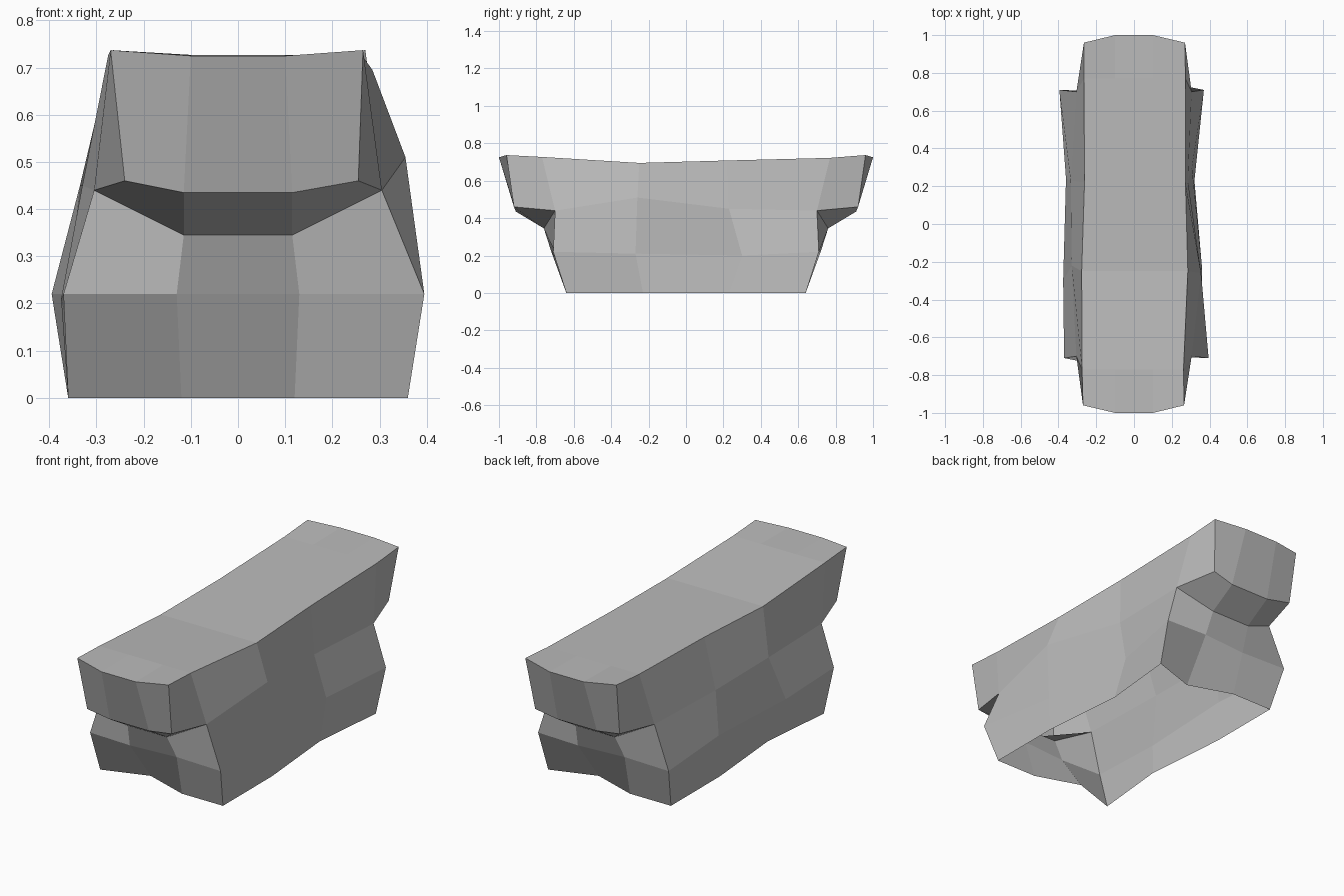
import bpy
import bmesh

default_cube = bpy.data.objects.get("Cube")
if default_cube:
    bpy.data.objects.remove(default_cube)


def make_material(name, colour):
    material = bpy.data.materials.new(name)
    material.use_nodes = True
    material.diffuse_color = colour
    material.node_tree.nodes["Principled BSDF"].inputs["Base Color"].default_value = colour
    return material


def half_turn(points):
    """Rotate points by half a circle about the vertical axis."""
    return [(-x, -y, z) for x, y, z in points]


def skin(mesh, first, second):
    """Fill quads between two matching rows of vertices."""
    for i in range(len(first) - 1):
        mesh.faces.new((first[i], first[i + 1], second[i + 1], second[i]))


# End profile rows, from the ground to the waist; the back end is the same, turned
end_rows = [
    [(-.36, -.64, 0), (-.12, -.56, 0), (.12, -.64, 0), (.36, -.64, 0)],
    [(-.37, -.71, .22), (-.13, -.72, .22), (.13, -.7, .22), (.395, -.71, .22)],
    [(-.305, -.7, .44), (-.115, -.76, .345), (.115, -.76, .345), (.305, -.7, .44)],
]
# Chipped long sides, two points per row
right_rows = [
    [(.36, -.23, 0), (.32, .23, 0)],
    [(.335, -.27, .21), (.307, .3, .2)],
    [(.355, -.26, .51), (.285, .23, .45)],
]
left_rows = [
    [(-.36, .23, 0), (-.32, -.23, 0)],
    [(-.36, .24, .22), (-.375, -.3, .21)],
    [(-.335, .23, .45), (-.33, -.22, .45)],
]
# Overhanging ends of the upper slab
lip = [(-.24, -.92, .46), (-.115, -.91, .435), (.115, -.91, .435), (.255, -.92, .46)]
rim = [(-.27, -.96, .737), (-.1, -1, .725), (.1, -1, .725), (.265, -.96, .737)]
# Rows across the sagging top: y, left edge x, right edge x, height
top_rows = [(-.77, -.275, .262, .727), (-.25, -.277, .285, .695),
            (.22, -.262, .272, .708), (.77, -.265, .272, .722)]

bm = bmesh.new()


def add_row(points):
    return [bm.verts.new(p) for p in points]


# Lower block: three stacked rings
rings = []
for end, right, left in zip(end_rows, right_rows, left_rows):
    rings.append(add_row(end + right + half_turn(end) + left))
for lower, upper in zip(rings, rings[1:]):
    skin(bm, lower + lower[:1], upper + upper[:1])
waist = rings[-1]

# Slab top
front_rim, back_rim = add_row(rim), add_row(half_turn(rim))
top = [front_rim]
for y, left, right, height in top_rows:
    top.append(add_row([(left, y, height), (-.1, y, height),
                        (.1, y, height), (right, y, height)]))
top.append(back_rim[::-1])
for row, following in zip(top, top[1:]):
    skin(bm, row, following)

# Slab sides
right_edge = [row[-1] for row in top]
left_edge = [row[0] for row in top][::-1]
skin(bm, waist[3:7], right_edge[1:-1])
skin(bm, waist[9:] + waist[:1], left_edge[1:-1])

# Slab ends: underside, end face and the two cheeks
front_lip, back_lip = add_row(lip), add_row(half_turn(lip))
for base, ledge, edge, start, finish in (
        (waist[:4], front_lip, front_rim, left_edge[-2], right_edge[1]),
        (waist[6:10], back_lip, back_rim, right_edge[-2], left_edge[1])):
    skin(bm, base, ledge)
    skin(bm, ledge, edge)
    bm.faces.new((base[0], ledge[0], edge[0], start))
    bm.faces.new((base[-1], finish, edge[-1], ledge[-1]))

bmesh.ops.recalc_face_normals(bm, faces=bm.faces[:])
mesh = bpy.data.meshes.new("stone_block")
bm.to_mesh(mesh)
bm.free()

stone_block = bpy.data.objects.new("stone_block", mesh)
bpy.context.collection.objects.link(stone_block)
mesh.materials.append(make_material("stone grey", (.5, .5, .5, 1)))
